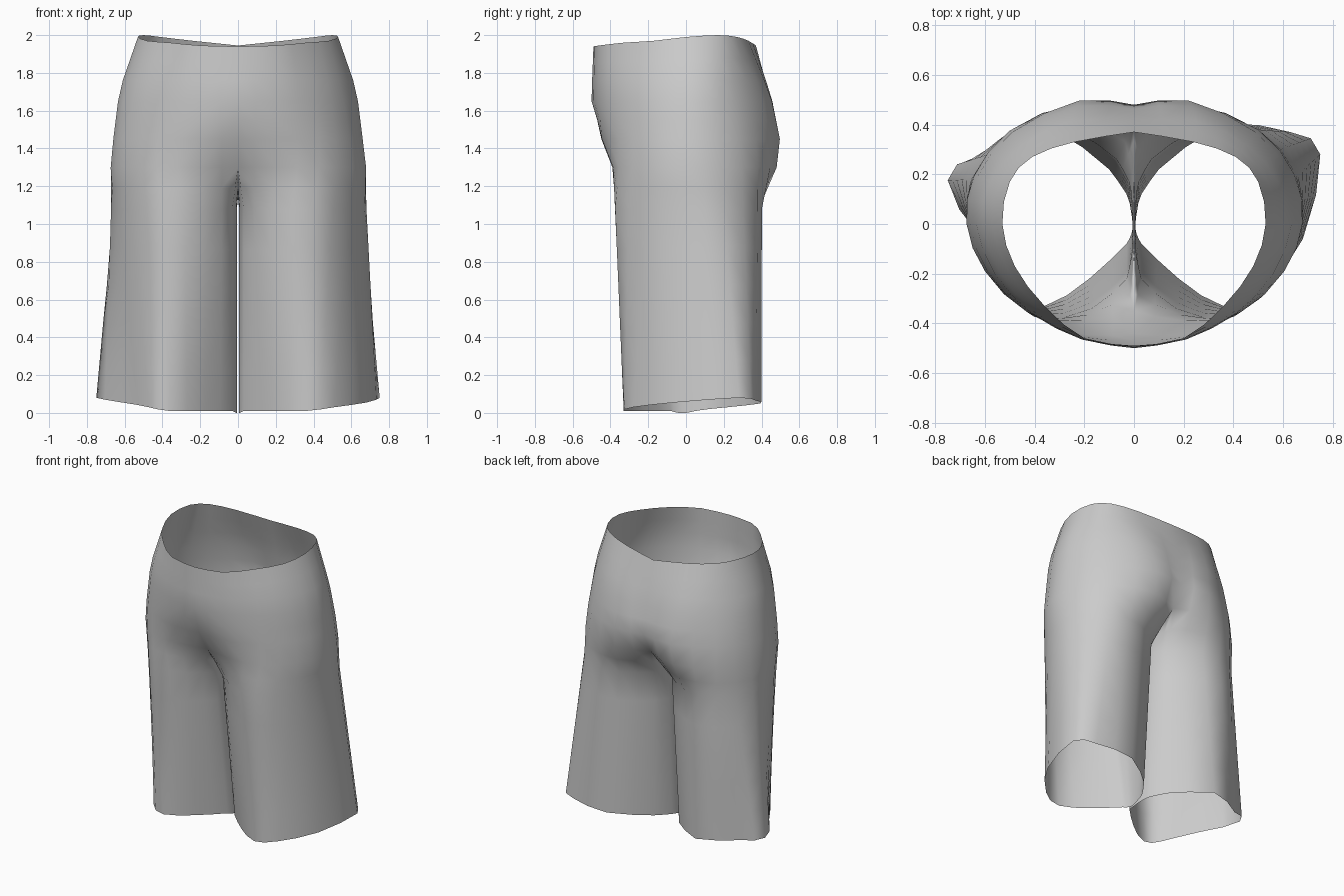
import bpy, bmesh
from mathutils import Vector

if "Cube" in bpy.data.objects:
    bpy.data.objects.remove(bpy.data.objects["Cube"])


def flat(z, pts):
    return [(x, y, z) for x, y in pts]


# Half cross-sections of the right side, front centre -> outside -> back centre
WAIST = [(0, -.49, 1.94), (.2, -.46, 1.945), (.36, -.33, 1.96), (.48, -.17, 1.97), (.53, 0, 1.99),
         (.5, .17, 2), (.41, .27, 1.99), (.24, .33, 1.97), (0, .37, 1.945)]
HIP = flat(1.76, [(0, -.497), (.21, -.465), (.4, -.355), (.535, -.2), (.61, 0),
                  (.58, .17), (.45, .32), (.25, .415), (0, .42)])
BELLY = flat(1.65, [(0, -.5), (.21, -.465), (.41, -.36), (.56, -.2), (.635, 0),
                    (.6, .18), (.47, .34), (.24, .455), (0, .445)])
SEAT = flat(1.45, [(0, -.44), (.2, -.445), (.43, -.355), (.59, -.19), (.66, 0),
                   (.63, .19), (.49, .37), (.22, .497), (0, .48)])
FORK = flat(1.3, [(0, -.35), (.2, -.39), (.43, -.355), (.605, -.19), (.678, 0),
                  (.645, .2), (.5, .38), (.23, .48), (0, .4)])
THIGH = flat(1.08, [(.03, -.22), (.17, -.34), (.4, -.375), (.59, -.2), (.67, 0),
                    (.66, .2), (.5, .38), (.26, .385), (.07, .26)])
HEM = [(.03, -.08, .01), (.18, -.22, .01), (.36, -.33, .01), (.51, -.28, .03), (.68, -.06, .055),
       (.75, .28, .08), (.63, .37, .065), (.35, .395, .05), (.1, .22, .03)]

# Inner leg, back -> front: crotch saddle, inner thigh, inner hem
SADDLE = [(0, .26, 1.24), (0, .12, 1.16), (0, -.05, 1.14), (0, -.2, 1.2)]
THIGH_IN = flat(1.08, [(.02, .17), (.008, .08), (.006, -.04), (.01, -.13)])
HEM_IN = [(.03, .12, .02), (.012, .05, .01), (.006, 0, .0), (.01, -.04, 0)]


def refine(pts):
    """Double the points of an open chain along a smooth curve."""
    p = [Vector(q) for q in pts]
    out = [p[0]]
    for i in range(len(p) - 1):
        a, d = p[max(i - 1, 0)], p[min(i + 2, len(p) - 1)]
        mid = (9 * (p[i] + p[i + 1]) - a - d) / 16
        mid.x = max(mid.x, 0)
        out += [mid, p[i + 1]]
    return out


def loft(bm, chains, steps):
    """Skin a list of equal-length chains with quads."""
    rows = [chains[0]]
    for a, b, n in zip(chains, chains[1:], steps):
        for k in range(1, n + 1):
            rows.append([p.lerp(q, k / n) for p, q in zip(a, b)])
    grid = [[bm.verts.new(p) for p in r] for r in rows]
    for a, b in zip(grid, grid[1:]):
        for j in range(len(a) - 1):
            bm.faces.new((a[j], b[j], b[j + 1], a[j + 1]))


bm = bmesh.new()
# Outer shell from waist to hem
loft(bm, [refine(r) for r in (WAIST, HIP, BELLY, SEAT, FORK, THIGH, HEM)], [2, 1, 2, 1, 2, 5])
# Inner leg from crotch to hem
inner = [refine([o[-1]] + i + [o[0]])
         for o, i in ((FORK, SADDLE), (THIGH, THIGH_IN), (HEM, HEM_IN))]
loft(bm, inner, [2, 5])

# Mirror to the left side and weld the seams
dup = bmesh.ops.duplicate(bm, geom=bm.verts[:] + bm.edges[:] + bm.faces[:])["geom"]
for v in dup:
    if isinstance(v, bmesh.types.BMVert):
        v.co.x *= -1
bmesh.ops.reverse_faces(bm, faces=[f for f in dup if isinstance(f, bmesh.types.BMFace)])
bmesh.ops.remove_doubles(bm, verts=bm.verts, dist=.0005)

# The left outer seam hangs further forward and the leg is flatter in front of it
for v in bm.verts:
    if v.co.x < -.4:
        amount = min(1, (-v.co.x - .4) / .2) * max(0, 1 - v.co.z / 1.4)
        back = min(1, max(0, (v.co.y + .05) / .3))
        v.co.y -= .11 * amount * back
        v.co.x += .07 * amount * (1 - back)
bmesh.ops.recalc_face_normals(bm, faces=bm.faces)

mesh = bpy.data.meshes.new("shorts")
bm.to_mesh(mesh)
bm.free()
for p in mesh.polygons:
    p.use_smooth = True
bpy.context.collection.objects.link(bpy.data.objects.new("shorts", mesh))
